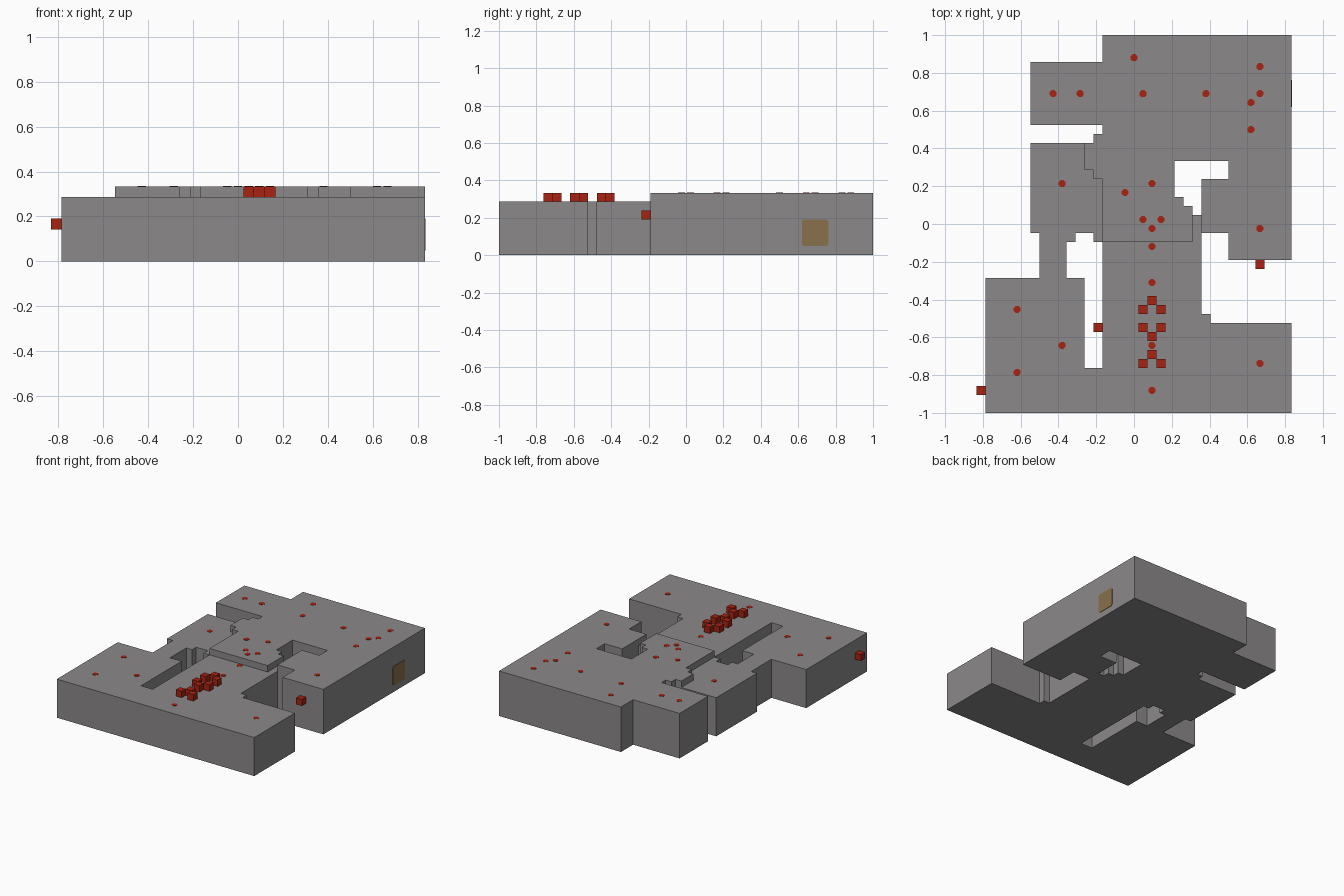
import bpy
import bmesh
from math import cos, sin, pi
from mathutils import Vector

if "Cube" in bpy.data.objects:
    bpy.data.objects.remove(bpy.data.objects["Cube"], do_unlink=True)

# Everything sits on a square grid of cells
CELL = 2 / 42
FLOOR, ROOF = 6, 7


def grid(x, y, z):
    return Vector(((x - 17.5) * CELL, (y - 21) * CELL, z * CELL))


def material(name, color):
    mat = bpy.data.materials.new(name)
    mat.use_nodes = True
    mat.diffuse_color = (*color, 1)
    mat.node_tree.nodes["Principled BSDF"].inputs["Base Color"].default_value = (*color, 1)
    return mat


grey = material("stone grey", (0.26, 0.25, 0.25))
red = material("marker red", (0.38, 0.016, 0.006))
tan = material("panel tan", (0.25, 0.16, 0.07))


def extrude(name, points, offset, mat):
    """Solid made by sweeping a flat outline along an offset."""
    bm = bmesh.new()
    face = bm.faces.new([bm.verts.new(p) for p in points])
    swept = bmesh.ops.extrude_face_region(bm, geom=[face], use_keep_orig=True)
    moved = [v for v in swept["geom"] if isinstance(v, bmesh.types.BMVert)]
    bmesh.ops.translate(bm, verts=moved, vec=offset)
    bmesh.ops.recalc_face_normals(bm, faces=bm.faces)
    mesh = bpy.data.meshes.new(name)
    bm.to_mesh(mesh)
    bm.free()
    mesh.materials.append(mat)
    obj = bpy.data.objects.new(name, mesh)
    bpy.context.collection.objects.link(obj)
    return obj


def slab(name, corners, height):
    """Stepped block: each corner is reached by an x move, then a y move."""
    points, y = [], corners[-1][1]
    for nx, ny in corners:
        points += [grid(nx, y, 0), grid(nx, ny, 0)]
        y = ny
    extrude(name, points, Vector((0, 0, height * CELL)), grey)


# Three stepped slabs that meet edge to edge
slab("front_floor", [(14, 19), (24, 22), (25, 11), (26, 10), (35, 0), (1, 15), (12, 5)], FLOOR)
slab("side_wing", [(7, 20), (6, 30), (12, 27), (13, 26), (14, 19), (13, 20), (11, 19),
                   (10, 15)], FLOOR)
slab("raised_back", [(24, 23), (23, 24), (22, 28), (28, 26), (25, 20), (28, 17), (35, 42),
                     (14, 39), (6, 32), (14, 31), (13, 30), (12, 27), (13, 26), (14, 19)], ROOF)


# Red cubes: a cluster on the front floor and a few on the walls
def cube(name, x, y, z):
    base = [grid(x + a, y + b, z) for a, b in ((0, 0), (1, 0), (1, 1), (0, 1))]
    extrude(name, base, Vector((0, 0, CELL)), red)


for y in (5, 9, 11):
    for x in (18, 20):
        cube("cluster_cube", x, y, FLOOR)
for y in (6, 8, 12):
    cube("cluster_cube", 19, y, FLOOR)
cube("outer_wall_cube", 0, 2, 3)
cube("slot_cube", 13, 9, 3)
cube("back_wall_cube", 31, 16, 4)


# Flat red dots on the top surfaces
def dot(x, y, z):
    ring = [grid(x + 0.5 + 0.42 * cos(a), y + 0.5 + 0.42 * sin(a), z)
            for a in (pi / 8 + i * pi / 4 for i in range(8))]
    extrude("top_dot", ring, Vector((0, 0, 0.002)), red)


for x, y in ((17, 39), (31, 38), (31, 35), (30, 34), (30, 31), (8, 35), (11, 35), (18, 35),
             (25, 35), (19, 25), (16, 24), (18, 21), (20, 21), (19, 20), (31, 20)):
    dot(x, y, ROOF)
for x, y in ((9, 25), (19, 18), (19, 14), (19, 7), (19, 2), (4, 11), (4, 4), (9, 7), (31, 5)):
    dot(x, y, FLOOR)

# Rounded panel on the side wall
panel = []
for k, (y, z) in enumerate(((36.7, 3.7), (34.3, 3.7), (34.3, 1.3), (36.7, 1.3))):
    for i in range(4):
        a = (k + i / 3) * pi / 2
        panel.append(grid(35, y + 0.3 * cos(a), z + 0.3 * sin(a)))
extrude("side_panel", panel, Vector((0.003, 0, 0)), tan)
